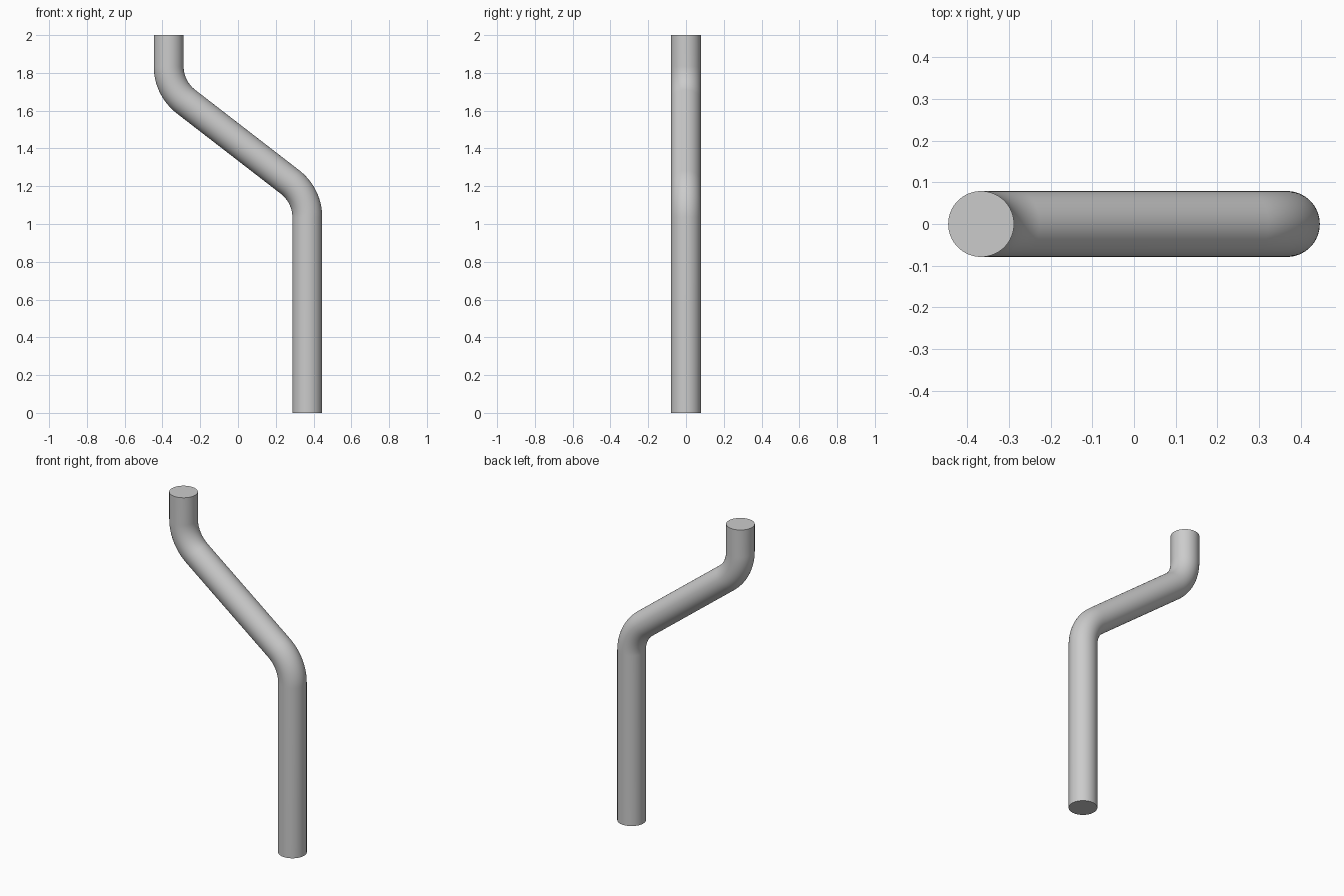
import bpy, bmesh
from math import sin, cos, tan, pi, radians
from mathutils import Vector

cube = bpy.data.objects.get("Cube")
if cube:
    bpy.data.objects.remove(cube, do_unlink=True)

PIPE_R, BEND_R = 0.079, 0.237
OFFSET, MID_Z, HEIGHT = 0.367, 1.435, 2.0
TURN = radians(52.3)
SIDES, STEPS = 64, 20

# Corner points of the centre line and the tangent length of each bend
rise = OFFSET / tan(TURN)
tangent = BEND_R * tan(TURN / 2)
low_start = MID_Z - rise - tangent
high_end = MID_Z + rise + tangent

# Centre line stations: (x, z, lean angle)
path = [(OFFSET, 0, 0)]
for i in range(STEPS + 1):
    a = TURN * i / STEPS
    path.append((OFFSET - BEND_R * (1 - cos(a)), low_start + BEND_R * sin(a), a))
for i in range(STEPS, -1, -1):
    a = TURN * i / STEPS
    path.append((-OFFSET + BEND_R * (1 - cos(a)), high_end - BEND_R * sin(a), a))
path.append((-OFFSET, HEIGHT, 0))

# Sweep a circle along the centre line and close both ends
bm = bmesh.new()
rings = []
for x, z, a in path:
    across = Vector((cos(a), 0, sin(a)))
    ring = []
    for k in range(SIDES):
        t = 2 * pi * k / SIDES
        offset = across * cos(t) + Vector((0, sin(t), 0))
        ring.append(bm.verts.new(Vector((x, 0, z)) + offset * PIPE_R))
    rings.append(ring)
for lower, upper in zip(rings, rings[1:]):
    for k in range(SIDES):
        n = (k + 1) % SIDES
        bm.faces.new((lower[k], lower[n], upper[n], upper[k]))
bm.faces.new(rings[0][::-1])
bm.faces.new(rings[-1])
bmesh.ops.recalc_face_normals(bm, faces=bm.faces)
mesh = bpy.data.meshes.new("offset_pipe")
bm.to_mesh(mesh)
bm.free()

# Plain grey material
grey = bpy.data.materials.new("grey")
grey.use_nodes = True
grey.diffuse_color = (0.6, 0.6, 0.6, 1)
grey.node_tree.nodes["Principled BSDF"].inputs["Base Color"].default_value = grey.diffuse_color
mesh.materials.append(grey)

pipe = bpy.data.objects.new("offset_pipe", mesh)
bpy.context.collection.objects.link(pipe)
bpy.context.view_layer.objects.active = pipe
pipe.select_set(True)
bpy.ops.object.shade_smooth_by_angle(angle=radians(40))
